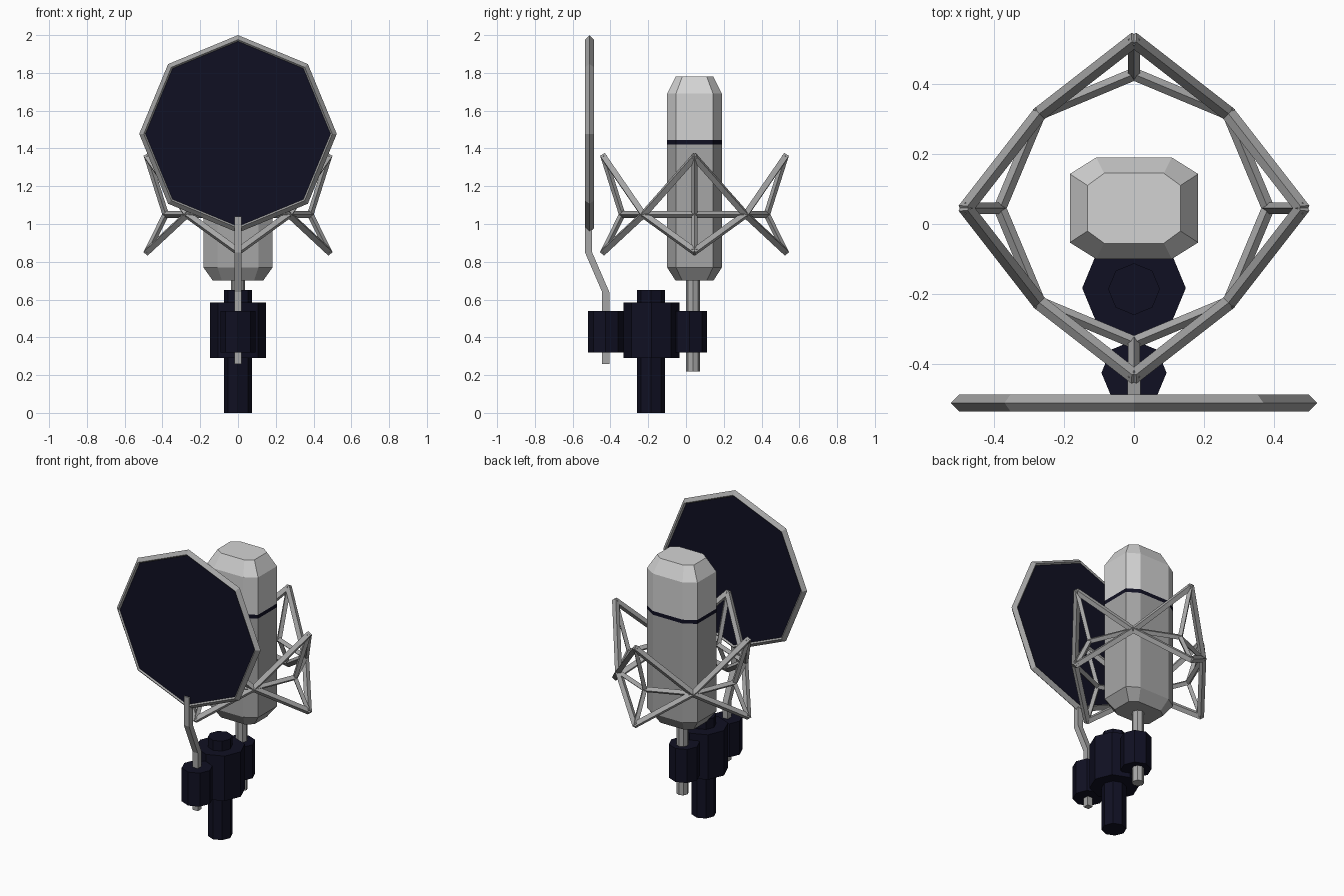
import bpy, bmesh, math
from mathutils import Vector

if "Cube" in bpy.data.objects:
    bpy.data.objects.remove(bpy.data.objects["Cube"])


def material(name, rgb):
    m = bpy.data.materials.new(name)
    m.diffuse_color = (*rgb, 1)
    m.use_nodes = True
    m.node_tree.nodes["Principled BSDF"].inputs["Base Color"].default_value = m.diffuse_color
    return m


NAVY = material("dark navy", (0.005, 0.005, 0.016))
GREY = material("metal grey", (0.38, 0.38, 0.38))
LIGHT = material("light grille grey", (0.65, 0.65, 0.65))


def finish(name, bm, *mats):
    bmesh.ops.recalc_face_normals(bm, faces=bm.faces)
    me = bpy.data.meshes.new(name)
    bm.to_mesh(me)
    bm.free()
    for m in mats:
        me.materials.append(m)
    ob = bpy.data.objects.new(name, me)
    bpy.context.collection.objects.link(ob)
    return ob


def loft(bm, rings, closed=False):
    """Skin a list of point rings, capping the ends unless closed."""
    vs = [[bm.verts.new(p) for p in r] for r in rings]
    n = len(vs[0])
    pairs = list(zip(vs, vs[1:])) + ([(vs[-1], vs[0])] if closed else [])
    for a, b in pairs:
        for i in range(n):
            j = (i + 1) % n
            bm.faces.new((a[i], a[j], b[j], b[i]))
    if not closed:
        bm.faces.new(vs[0])
        bm.faces.new(vs[-1])


def post(name, y, r, z0, z1, mat, sides=8):
    bm = bmesh.new()
    ring = [(r * math.cos(k * math.tau / sides), r * math.sin(k * math.tau / sides)) for k in range(sides)]
    loft(bm, [[(a, y + b, z) for a, b in ring] for z in (z0, z1)])
    return finish(name, bm, mat)


def bar(bm, a, b, r):
    """Four-sided bar with an edge on top."""
    a, b = Vector(a), Vector(b)
    d = (b - a).normalized()
    side = d.cross(Vector((0, 0, 1))).normalized()
    up = side.cross(d)
    offs = [side * r, up * r, -side * r, -up * r]
    loft(bm, [[p + o for o in offs] for p in (a - d * r * 0.4, b + d * r * 0.4)])


# microphone body: chamfered rectangle lofted upward, coloured by height
CY = 0.045


def section(z, hx, hy, cx, cy):
    pts = [(hx, cy), (cx, hy), (-cx, hy), (-hx, cy), (-hx, -cy), (-cx, -hy), (cx, -hy), (hx, -cy)]
    return [(x, CY + y, z) for x, y in pts]


bm = bmesh.new()
full, small = (0.183, 0.145, 0.108, 0.098), (0.133, 0.1, 0.085, 0.065)
levels = [(0.70, small), (0.77, full), (1.42, full), (1.445, full), (1.69, full), (1.78, small)]
loft(bm, [section(z, *s) for z, s in levels])
for f in bm.faces:
    z = f.calc_center_median().z
    f.material_index = 0 if z < 1.42 else 1 if z < 1.445 else 2
finish("microphone_body", bm, GREY, NAVY, LIGHT)

# shock mount: crossing zigzag rings and an inner ring with struts
bm = bmesh.new()
for k in range(4):
    c, s = round(math.cos(k * math.pi / 2)), round(math.sin(k * math.pi / 2))

    def P(x, y, z):
        return (x * c - y * s, CY + x * s + y * c, z)
    inner = P(0.383, 0, 1.05)
    for tip_z in (1.355, 0.855):
        tip = P(0.48, 0, tip_z)
        bar(bm, tip, inner, 0.017)
        for e in (1, -1):
            bar(bm, tip, P(0.27, 0.27 * e, 1.05), 0.021)
    for e in (1, -1):
        bar(bm, inner, P(0.27, 0.27 * e, 1.05), 0.018)
finish("shock_mount", bm, GREY)

# pop filter: eight-sided rim with diamond section, and its screen
FY, FZ = -0.511, 1.477
bm = bmesh.new()
profile = [(0.523, 0), (0.499, 0.024), (0.475, 0), (0.499, -0.024)]
rings = []
for k in range(8):
    t = k * math.pi / 4
    rings.append([(r * math.cos(t), FY + y, FZ + r * math.sin(t)) for r, y in profile])
loft(bm, rings, closed=True)
finish("pop_filter_rim", bm, GREY)

bm = bmesh.new()
loft(bm, [[(0.49 * math.cos(k * math.pi / 4), FY + y, FZ + 0.49 * math.sin(k * math.pi / 4))
           for k in range(8)] for y in (-0.015, 0.015)])
finish("pop_filter_screen", bm, NAVY)

# bent arm holding the pop filter
bm = bmesh.new()
w = 0.019
loft(bm, [[(a * w, y + b * w, z) for a, b in ((1, 1), (-1, 1), (-1, -1), (1, -1))]
          for y, z in ((-0.425, 0.26), (-0.425, 0.64), (-0.516, 0.85), (-0.516, 1.04))])
finish("pop_filter_arm", bm, GREY)

# stand, clamps and microphone post
post("microphone_post", 0.037, 0.037, 0.22, 0.72, GREY)
post("stand_stem", -0.186, 0.074, 0.0, 0.65, NAVY)
post("clamp_hub", -0.183, 0.148, 0.29, 0.585, NAVY)
post("clamp_front", -0.425, 0.093, 0.32, 0.54, NAVY)
post("clamp_back", 0.018, 0.093, 0.32, 0.54, NAVY)
